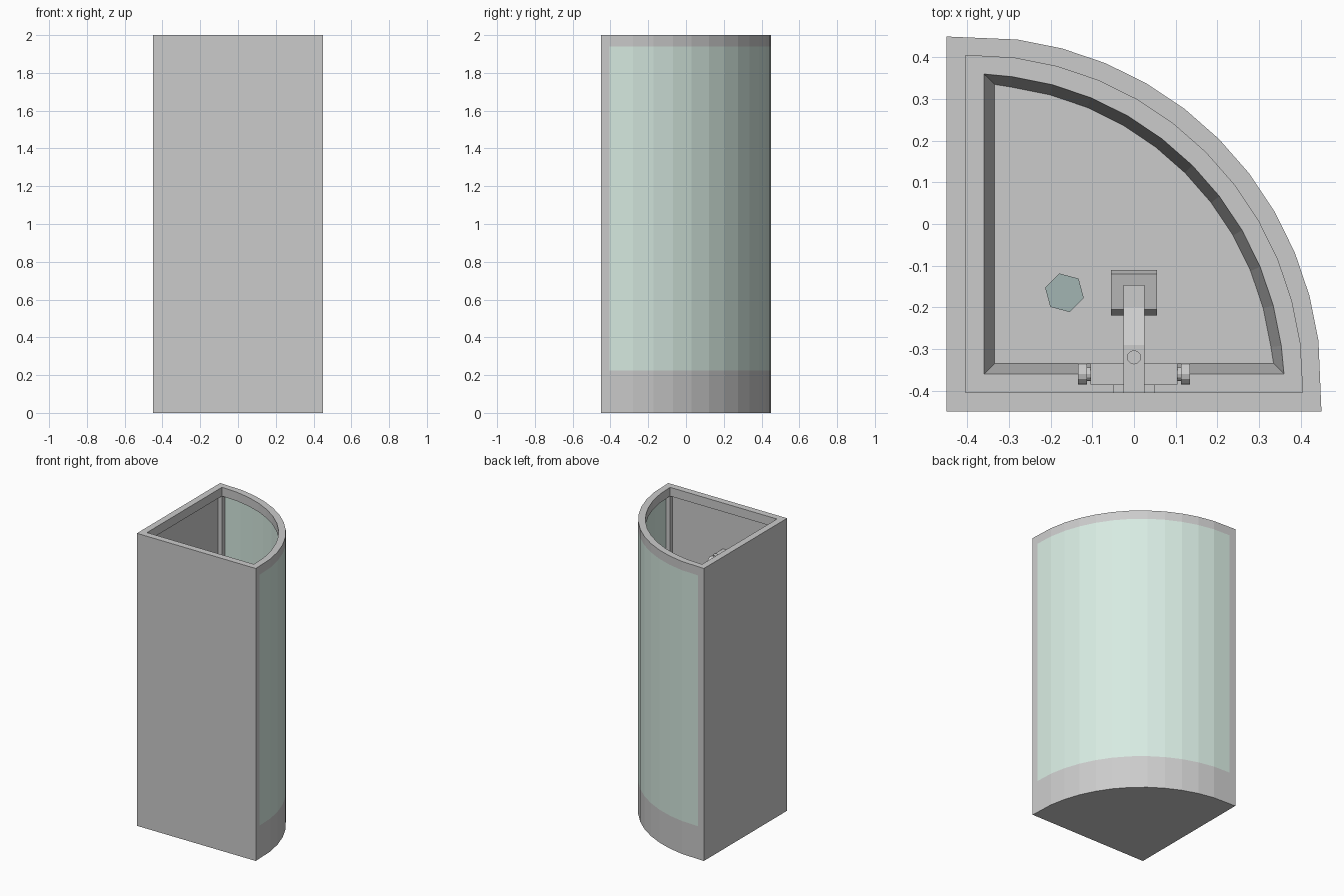
import bpy, bmesh
from math import sin, cos, radians, pi
from mathutils import Vector

if "Cube" in bpy.data.objects:
    bpy.data.objects.remove(bpy.data.objects["Cube"])

H, T, TRAY, RIM = 0.45, 0.045, 0.225, 1.94


def material(name, color):
    m = bpy.data.materials.new(name)
    m.diffuse_color = color
    m.use_nodes = True
    m.node_tree.nodes["Principled BSDF"].inputs["Base Color"].default_value = m.diffuse_color
    return m


def make(name, bm, mat=None):
    bmesh.ops.recalc_face_normals(bm, faces=bm.faces)
    me = bpy.data.meshes.new(name)
    bm.to_mesh(me)
    bm.free()
    ob = bpy.data.objects.new(name, me)
    bpy.context.collection.objects.link(ob)
    if mat:
        me.materials.append(mat)
    return ob


def arc(d):
    r = 0.84 - d
    return [(-0.39 + r * cos(radians(7.5 * i)), -0.39 + r * sin(radians(7.5 * i)))
            for i in range(1, 12)]


def outline(d):
    """Quarter-round plan, inset by d."""
    a, b = -H + d, H - d
    return [(a, a), (b, a)] + arc(d) + [(a, b)]


def loft(name, rings, closed=False):
    bm = bmesh.new()
    loops = [[bm.verts.new((x, y, z)) for x, y in outline(d)] for d, z in rings]
    pairs = list(zip(loops, loops[1:])) + ([(loops[-1], loops[0])] if closed else [])
    for p, q in pairs:
        for i in range(len(p)):
            j = (i + 1) % len(p)
            bm.faces.new((p[i], p[j], q[j], q[i]))
    if not closed:
        bm.faces.new(loops[0])
        bm.faces.new(loops[-1])
    return make(name, bm)


def prism(name, pts, z0, z1, mat=None):
    bm = bmesh.new()
    lo, hi = [[bm.verts.new((x, y, z)) for x, y in pts] for z in (z0, z1)]
    bm.faces.new(lo)
    bm.faces.new(hi)
    for i in range(len(pts)):
        j = (i + 1) % len(pts)
        bm.faces.new((lo[i], lo[j], hi[j], hi[i]))
    return make(name, bm, mat)


def box(name, x0, x1, y0, y1, z0, z1):
    return prism(name, [(x0, y0), (x1, y0), (x1, y1), (x0, y1)], z0, z1)


def side_profile(name, half, yz):
    """Profile in the y-z plane, extruded along x."""
    ob = prism(name, yz, -half, half)
    for v in ob.data.vertices:
        y, z, x = v.co
        v.co = (x, y, z)
    return ob


def rod(name, a, b, r, n=12):
    a, b = Vector(a), Vector(b)
    bm = bmesh.new()
    bmesh.ops.create_cone(bm, cap_ends=True, segments=n, radius1=r, radius2=r,
                          depth=(b - a).length)
    ob = make(name, bm)
    ob.location = (a + b) / 2
    ob.rotation_euler = (b - a).to_track_quat('Z', 'Y').to_euler()
    return ob


glass = material("glass", (0.68, 0.83, 0.76, 1))
drain_mat = material("drain_teal", (0.36, 0.46, 0.45, 1))

# Tray with sunken basin, and top frame ring
loft("shower_tray", [(0, 0), (0, TRAY), (0.09, TRAY), (0.115, 0.1)])
loft("top_frame", [(0, RIM), (0, 2), (T, 2), (T, RIM)], closed=True)

# Corner posts and flat walls, mirrored across the diagonal
i = H - T
post = [(i, -H), (H, -H), (0.448, -i), (i, -i)]
wall = [(-i, -H), (i, -H), (i, -H + 0.015), (-i, -H + 0.015)]
box("corner_post", -H, -i, -H, -i, TRAY, RIM)
for side, swap in (("front", False), ("left", True)):
    for part, pts in (("post", post), ("wall", wall)):
        prism(f"{side}_{part}", [(y, x) if swap else (x, y) for x, y in pts], TRAY, RIM)

# Curved glass
t = 0.012
outer = [(0.448, -i)] + arc(0) + [(-i, 0.448)]
inner = [(0.448 - t, -i)] + arc(t) + [(-i, 0.448 - t)]
bm = bmesh.new()
cols = [[bm.verts.new((p[0], p[1], z)) for p, z in
         ((o, TRAY), (o, RIM), (n, RIM), (n, TRAY))] for o, n in zip(outer, inner)]
for p, q in zip(cols, cols[1:]):
    for k in range(4):
        m = (k + 1) % 4
        bm.faces.new((p[k], p[m], q[m], q[k]))
bm.faces.new(cols[0])
bm.faces.new(cols[-1])
make("curved_glass", bm, glass)

# Drain
prism("drain", [(-0.167 + 0.048 * cos(radians(60 * k - 15)),
                 -0.165 + 0.048 * sin(radians(60 * k - 15))) for k in range(6)],
      0.099, 0.104, drain_mat)

# Mixer valve with end knobs and wall mount
box("valve_body", -0.105, 0.105, -0.385, -0.335, 0.98, 1.03)
box("valve_mount", -0.05, 0.05, -0.437, -0.385, 0.97, 1.04)
for s, side in ((-1, "left"), (1, "right")):
    rod(f"{side}_knob_stem", (s * 0.1, -0.36, 1.005), (s * 0.115, -0.36, 1.005), 0.017)
    rod(f"{side}_knob", (s * 0.113, -0.36, 1.005), (s * 0.135, -0.36, 1.005), 0.025)

# Hose, wall holder, sloping handle and tilted head
rod("hose", (0, -0.32, 1.02), (0, -0.32, 1.68), 0.017)
box("holder", -0.025, 0.025, -0.437, -0.29, 1.63, 1.67)
side_profile("handle", 0.025, [(-0.29, 1.63), (-0.29, 1.67), (-0.2, 1.61),
                               (-0.147, 1.61), (-0.147, 1.57), (-0.21, 1.57)])
side_profile("shower_head", 0.055, [(-0.22, 1.55), (-0.205, 1.58), (-0.12, 1.6),
                                    (-0.11, 1.57)])
